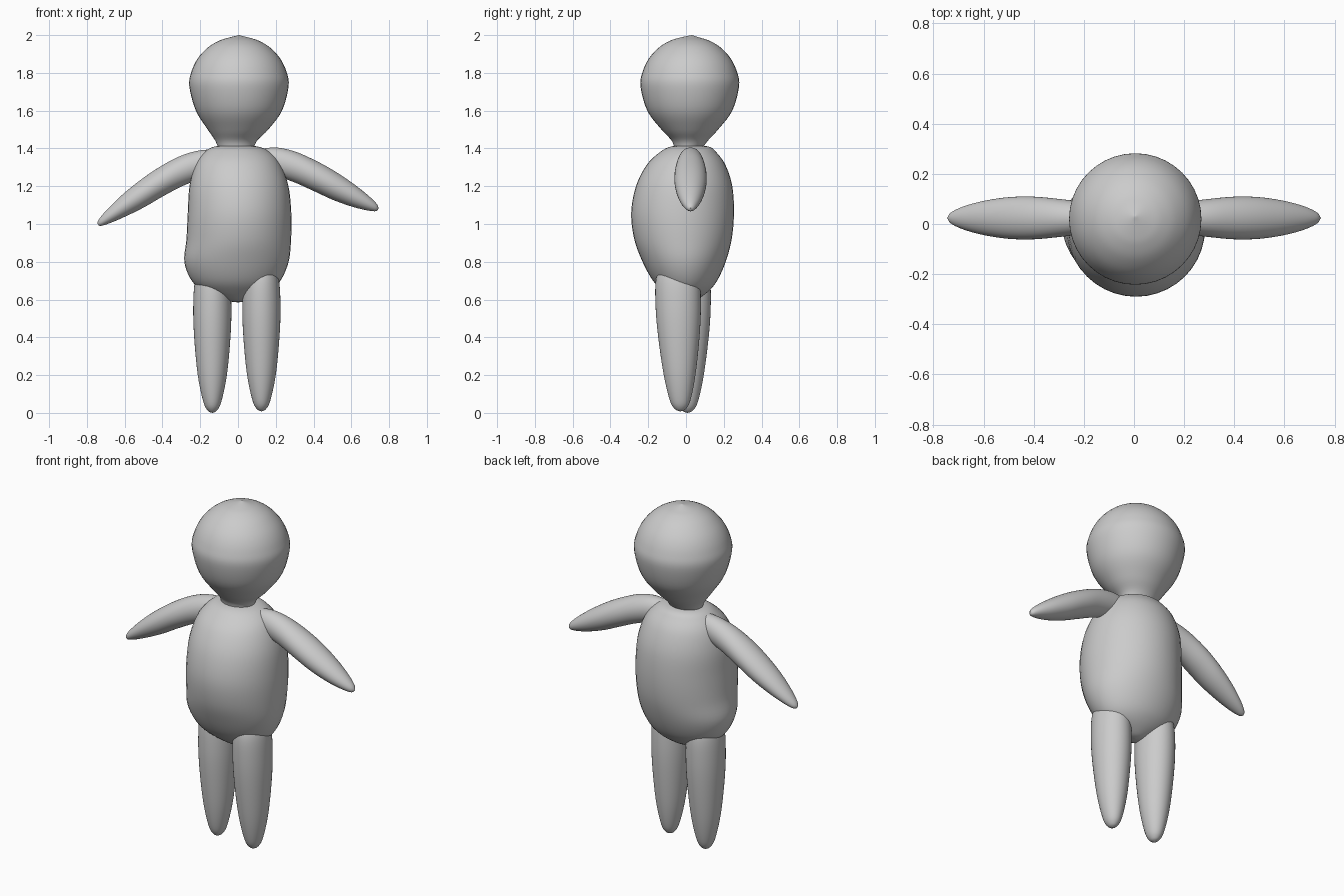
import bpy, bmesh, math
from mathutils import Vector

if "Cube" in bpy.data.objects:
    bpy.data.objects.remove(bpy.data.objects["Cube"])

grey = bpy.data.materials.new("soft grey")
grey.diffuse_color = (0.6, 0.6, 0.6, 1)
grey.use_nodes = True
grey.node_tree.nodes["Principled BSDF"].inputs["Base Color"].default_value = grey.diffuse_color


def spline(pts, steps):
    """Catmull-Rom interpolation through rows of numbers."""
    rows = [Vector(p) for p in pts]
    out = []
    for i in range(len(rows) - 1):
        b, c = rows[i], rows[i + 1]
        a = rows[i - 1] if i else b
        d = rows[i + 2] if i + 2 < len(rows) else c
        for k in range(steps):
            t = k / steps
            out.append(b + (c - a) * (t / 2)
                       + (a * 2 - b * 5 + c * 4 - d) * (t * t / 2)
                       + (b * 3 - a - c * 3 + d) * (t ** 3 / 2))
    out.append(rows[-1])
    return out


def loft(name, sections, along_x=False, steps=5, sides=40):
    """Closed smooth body from rows (x, y, z, half-width in x or z, half-width in y)."""
    bm = bmesh.new()
    rings = []
    for x, y, z, a, b in spline(sections, steps):
        ring = []
        for k in range(sides):
            t = 2 * math.pi * k / sides
            u, v = max(a, 0.002) * math.cos(t), max(b, 0.002) * math.sin(t)
            offset = Vector((0, v, u)) if along_x else Vector((u, v, 0))
            ring.append(bm.verts.new(Vector((x, y, z)) + offset))
        rings.append(ring)
    for r, s in zip(rings, rings[1:]):
        for k in range(sides):
            n = (k + 1) % sides
            bm.faces.new((r[k], r[n], s[n], s[k]))
    bm.faces.new(rings[0])
    bm.faces.new(rings[-1])
    bmesh.ops.recalc_face_normals(bm, faces=bm.faces)
    for f in bm.faces:
        f.smooth = True
    mesh = bpy.data.meshes.new(name)
    bm.to_mesh(mesh)
    bm.free()
    mesh.materials.append(grey)
    obj = bpy.data.objects.new(name, mesh)
    bpy.context.collection.objects.link(obj)
    return obj


# Head: ball narrowing to a short neck, with a slight point on the crown
head = [(-0.01, 0.01, 1.39, 0.09, 0.07), (-0.01, 0.02, 1.44, 0.11, 0.095),
        (0, 0.02, 1.5, 0.16, 0.15), (0.005, 0.02, 1.6, 0.228, 0.225)]
head += [(0.005, 0.02, 1.73 + 0.262 * math.sin(t), 0.263 * math.cos(t), 0.261 * math.cos(t))
         for t in (0, 0.3, 0.6, 0.9, 1.15, 1.35)]
loft("head", head + [(0.005, 0.03, 2.0, 0, 0)])

# Body: egg shape, deeper at the belly
loft("body", [(0, 0.01, 0.585, 0, 0), (0, 0, 0.595, 0.06, 0.05), (-0.005, 0, 0.64, 0.17, 0.115),
              (-0.01, -0.005, 0.7, 0.235, 0.17), (-0.008, -0.01, 0.8, 0.276, 0.22),
              (0.004, -0.016, 0.92, 0.277, 0.258), (0.008, -0.018, 1.06, 0.274, 0.272),
              (0.005, -0.01, 1.2, 0.262, 0.255), (0, 0, 1.31, 0.228, 0.21),
              (-0.003, 0.01, 1.375, 0.18, 0.155), (-0.01, 0.02, 1.41, 0.115, 0.1),
              (-0.01, 0.02, 1.417, 0, 0)])

# Arms: tapered, sloping down and out; the two differ slightly in slope
arm = [(0.1, 0.055, 0.05), (0.2, 0.075, 0.064), (0.3, 0.082, 0.076), (0.4, 0.083, 0.085),
       (0.5, 0.079, 0.083), (0.6, 0.064, 0.068), (0.68, 0.043, 0.046), (0.73, 0.022, 0.022),
       (0.745, 0, 0)]
heights = {"left_arm": (1, (1.34, 1.33, 1.302, 1.258, 1.208, 1.157, 1.116, 1.09, 1.085)),
           "right_arm": (-1, (1.34, 1.315, 1.28, 1.228, 1.166, 1.102, 1.047, 1.012, 1.006))}
for name, (side, zs) in heights.items():
    loft(name, [(side * x, 0.024, z, a, b) for (x, a, b), z in zip(arm, zs)], along_x=True)

# Legs: long tapering cones with rounded tips, one slightly forward of the other
leg = [(0.0, 0, 0), (0.012, 0.024, 0.028), (0.06, 0.048, 0.055), (0.2, 0.077, 0.085),
       (0.4, 0.096, 0.11), (0.56, 0.101, 0.12), (0.7, 0.092, 0.115), (0.8, 0.06, 0.08)]
for name, x, y0, lean, base in (("left_leg", 0.124, -0.03, -0.02, 0.008),
                                ("right_leg", -0.136, 0.008, 0.005, 0.0)):
    loft(name, [(x, y0 + lean * z, z + base, a, b) for z, a, b in leg])
